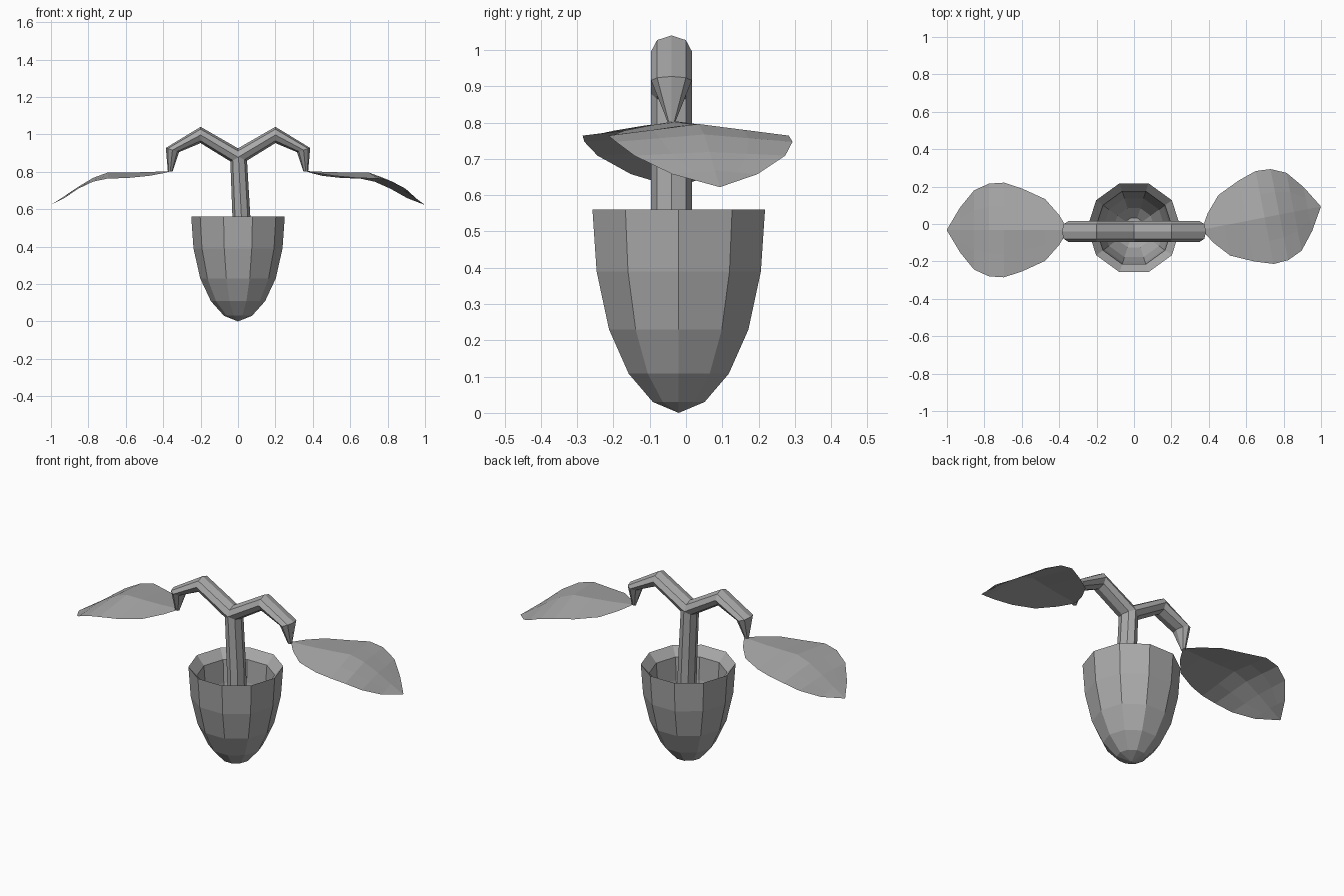
import bpy, bmesh, math
from mathutils import Matrix, Vector

cube = bpy.data.objects.get("Cube")
if cube:
    bpy.data.objects.remove(cube, do_unlink=True)

grey = bpy.data.materials.new("mid grey")
grey.use_nodes = True
COLOUR = (0.4, 0.4, 0.4, 1)
grey.diffuse_color = COLOUR
grey.node_tree.nodes["Principled BSDF"].inputs["Base Color"].default_value = COLOUR


def loft(name, rings, closed=True, caps=False, fix_normals=True):
    """Skin a list of equal-length point rings with quads."""
    bm = bmesh.new()
    loops = [[bm.verts.new(p) for p in ring] for ring in rings]
    count = len(rings[0])
    for a, b in zip(loops, loops[1:]):
        for i in range(count if closed else count - 1):
            j = (i + 1) % count
            bm.faces.new((a[i], a[j], b[j], b[i]))
    if caps:
        bm.faces.new(loops[0])
        bm.faces.new(loops[-1])
    bmesh.ops.remove_doubles(bm, verts=bm.verts, dist=0.0005)
    if fix_normals:
        bmesh.ops.recalc_face_normals(bm, faces=bm.faces)
    mesh = bpy.data.meshes.new(name)
    bm.to_mesh(mesh)
    bm.free()
    mesh.materials.append(grey)
    obj = bpy.data.objects.new(name, mesh)
    bpy.context.collection.objects.link(obj)
    return obj


# Ten-sided pot: outer wall, bevelled rim, inner wall and floor
POT_Y, SIDES = -0.02, 10
profile = [(0, 0), (0.075, 0.03), (0.145, 0.108), (0.202, 0.23), (0.238, 0.39),
           (0.25, 0.56), (0.205, 0.51), (0.195, 0.38), (0.165, 0.24),
           (0.11, 0.13), (0.055, 0.08), (0, 0.08)]
loft("pot", [[(r * math.cos(math.tau * k / SIDES),
               POT_Y + r * math.sin(math.tau * k / SIDES), z)
              for k in range(SIDES)] for r, z in profile])

# Octagonal stalk section, placed between an outer and an inner point
STALK_Y = -0.04
SECTION = [(math.sin(math.tau * k / 8), math.cos(math.tau * k / 8))
           for k in range(8)]


def stalk(name, stations, side=1):
    rings = []
    for outer, inner, half in stations:
        o, i = Vector(outer), Vector(inner)
        ring = []
        for across, s in SECTION:
            p = (o + i) / 2 + (o - i) / 2 * s
            ring.append((side * p.x, STALK_Y + across * half, p.y))
        rings.append(ring)
    return loft(name, rings, caps=True)


stalk("stem", [((-0.015, 0.08), (0.08, 0.08), 0.056),
               ((-0.03, 0.56), (0.066, 0.56), 0.056),
               ((-0.042, 0.88), (0.047, 0.88), 0.056)])

ARM = [((0, 0.925), (0, 0.83), 0.056),
       ((0.2, 1.04), (0.2, 0.953), 0.056),
       ((0.386, 0.927), (0.315, 0.905), 0.056),
       ((0.375, 0.8), (0.35, 0.8), 0.01)]

# Leaf: distance along midrib, half width, midrib height, edge droop
LEAF = [(0, 0.005, 0.803, 0), (0.045, 0.08, 0.802, 0.01),
        (0.12, 0.165, 0.798, 0.02), (0.24, 0.22, 0.796, 0.03),
        (0.34, 0.253, 0.796, 0.032), (0.42, 0.248, 0.767, 0.02),
        (0.5, 0.212, 0.719, 0.01), (0.575, 0.12, 0.668, 0.01),
        (0.645, 0.003, 0.623, 0)]


def leaf(name, base, angle):
    place = Matrix.Translation(base) @ Matrix.Rotation(angle, 4, "Z")
    rings = [[place @ Vector((u, w * t, z - drop * abs(t)))
              for t in (1, 0.5, 0, -0.5, -1)] for u, w, z, drop in LEAF]
    return loft(name, rings, closed=False, fix_normals=False)


stalk("left_arm", ARM)
stalk("right_arm", ARM, -1)
leaf("left_leaf", (0.365, -0.03, 0), math.radians(11))
leaf("right_leaf", (-0.355, -0.032, 0), math.pi)
